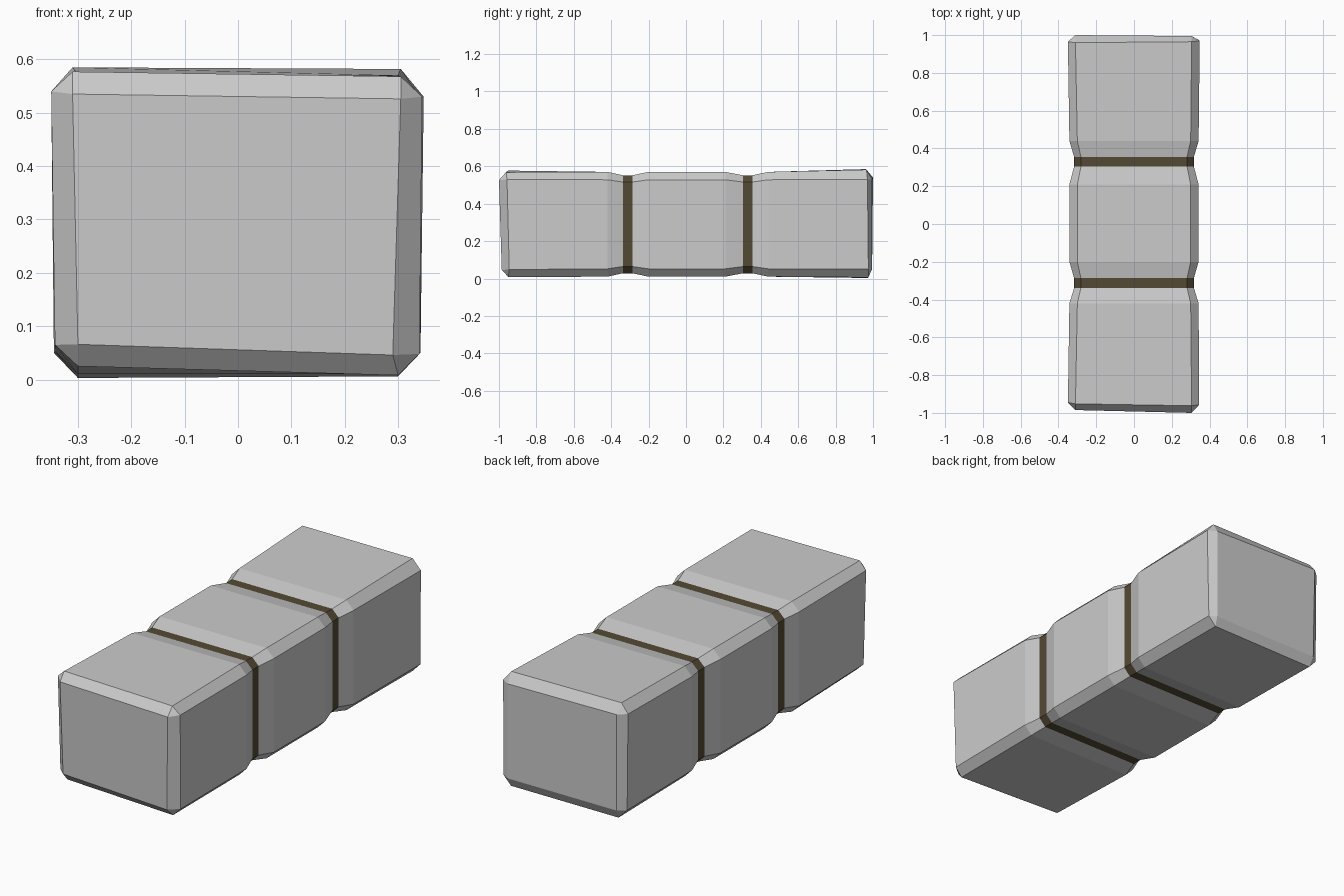
import bpy

if "Cube" in bpy.data.objects:
    bpy.data.objects.remove(bpy.data.objects["Cube"])

# Octagonal cross-section at y: half width w, bottom z0, top z1, corner cut c
def octagon(y, w, z0, z1, c=0.042):
    xz = [(-w + c, z0), (w - c, z0), (w, z0 + c), (w, z1 - c),
          (w - c, z1), (-w + c, z1), (-w, z1 - c), (-w, z0 + c)]
    return [(x, y, z) for x, z in xz]

def full(y):
    return octagon(y, 0.342, 0.01, 0.57)

def groove(y):
    return octagon(y, 0.317, 0.028, 0.552, 0.036)

# Skin between rings; optional four-corner caps give the chamfered ends
def loft(name, rings, front=None, back=None):
    verts = [p for r in rings for p in r]
    faces = []
    for k in range(len(rings) - 1):
        for i in range(8):
            j = (i + 1) % 8
            faces.append((k*8 + i, k*8 + j, k*8 + 8 + j, k*8 + 8 + i))
    for cap, base, flip in ((front, 0, False), (back, len(rings)*8 - 8, True)):
        if not cap:
            continue
        s = len(verts)
        verts += cap
        new = [(s, s + 1, s + 2, s + 3)]
        for i in range(4):
            a, b = base + 2*i, base + 2*i + 1
            new.append((s + i, a, b, s + (i + 1) % 4))
            new.append((b, base + (2*i + 2) % 8, s + (i + 1) % 4))
        faces += [f[::-1] for f in new] if flip else new
    mesh = bpy.data.meshes.new(name)
    mesh.from_pydata(verts, [], faces)
    ob = bpy.data.objects.new(name, mesh)
    bpy.context.collection.objects.link(ob)
    return ob

# Slightly uneven end rings and caps
front_ring = [(-.30, -.94, .025), (.30, -.95, .008), (.34, -.945, .048), (.345, -.957, .53),
              (.305, -.962, .568), (-.31, -.952, .577), (-.35, -.945, .54), (-.343, -.935, .065)]
front_cap = [(-.30, -.975, .066), (.29, -.985, .046), (.305, -1, .526), (-.31, -.985, .535)]
back_ring = [(-.30, .97, .003), (.30, .975, .006), (.342, .975, .05), (.348, .97, .53),
             (.305, .965, .582), (-.31, .96, .585), (-.35, .965, .54), (-.345, .965, .05)]
back_cap = [(-.305, .995, .05), (.305, .995, .05), (.305, .995, .53), (-.31, 1, .54)]

# Three wrapped lobes, pinched beside each band
loft("front_block", [front_ring, full(-.42), groove(-.338)], front=front_cap)
loft("middle_block", [groove(-.287), full(-.20), full(.21), groove(.304)])
loft("back_block", [groove(.355), full(.44), back_ring], back=back_cap)

# Dark bands in the pinches
mat = bpy.data.materials.new("dark_band")
mat.diffuse_color = (0.088, 0.068, 0.035, 1)
mat.use_nodes = True
mat.node_tree.nodes["Principled BSDF"].inputs["Base Color"].default_value = mat.diffuse_color
for name, a, b in (("front_band", -.338, -.287), ("back_band", .304, .355)):
    loft(name, [groove(a), groove(b)]).data.materials.append(mat)
